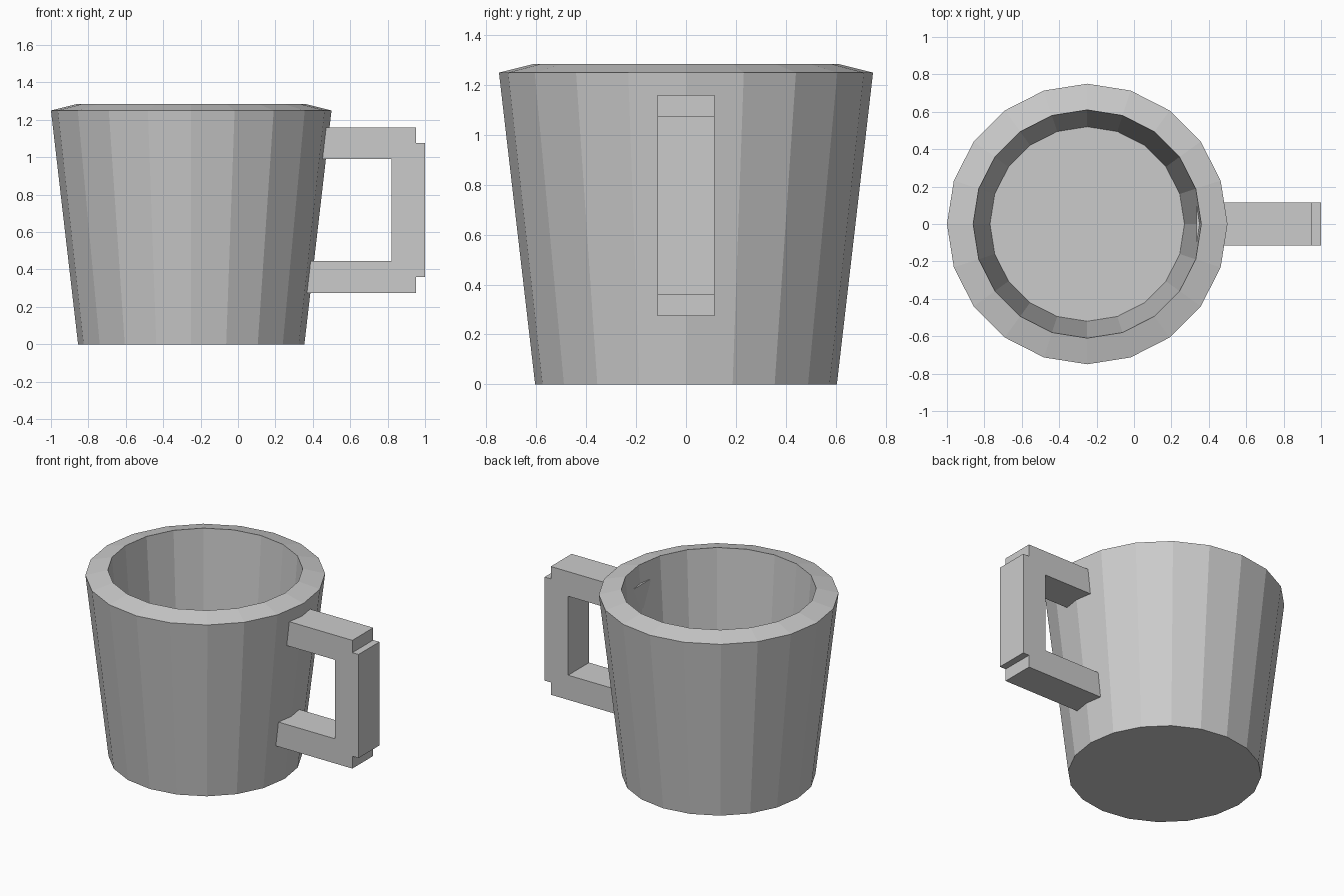
import bpy
import bmesh
from math import cos, sin, tau

SIDES = 20
AXIS_X = -0.25

default = bpy.data.objects.get("Cube")
if default:
    bpy.data.objects.remove(default, do_unlink=True)

# Single plain grey
grey = bpy.data.materials.new("light grey")
grey.use_nodes = True
colour = (0.6, 0.6, 0.6, 1.0)
grey.diffuse_color = colour
grey.node_tree.nodes["Principled BSDF"].inputs["Base Color"].default_value = colour


def finish(bm, name):
    """Turn a bmesh into a flat-shaded grey object."""
    bmesh.ops.recalc_face_normals(bm, faces=bm.faces)
    mesh = bpy.data.meshes.new(name)
    bm.to_mesh(mesh)
    bm.free()
    mesh.materials.append(grey)
    obj = bpy.data.objects.new(name, mesh)
    bpy.context.collection.objects.link(obj)
    return obj


# Cup body: base, outer lip, raised inner lip, inside floor (radius, height)
bm = bmesh.new()
rings = []
for radius, z in [(0.605, 0), (0.75, 1.25), (0.61, 1.285), (0.52, 0.1)]:
    rings.append([bm.verts.new((radius * cos(tau * i / SIDES),
                                radius * sin(tau * i / SIDES), z))
                  for i in range(SIDES)])
for low, high in zip(rings, rings[1:]):
    for i in range(SIDES):
        j = (i + 1) % SIDES
        bm.faces.new((low[i], low[j], high[j], high[i]))
bm.faces.new(rings[0])
bm.faces.new(rings[-1])
finish(bm, "cup_body").location.x = AXIS_X

# Handle: stepped C-shaped outline, upper half mirrored to the lower half
MID_Z = 0.7175
HALF_WIDTH = 0.114
outer = [(0.335, 0.4425), (0.953, 0.4425), (0.953, 0.3575), (1.0, 0.3575)]
inner = [(0.82, 0.2725), (0.335, 0.2725)]
mirrored = lambda points: [(x, -h) for x, h in reversed(points)]
outline = outer + mirrored(outer) + mirrored(inner) + inner

bm = bmesh.new()
side = bm.faces.new([bm.verts.new((x, -HALF_WIDTH, MID_Z + h)) for x, h in outline])
extruded = bmesh.ops.extrude_face_region(bm, geom=[side], use_keep_orig=True)
bmesh.ops.translate(bm, vec=(0, 2 * HALF_WIDTH, 0),
                    verts=[v for v in extruded["geom"] if isinstance(v, bmesh.types.BMVert)])
finish(bm, "handle")
